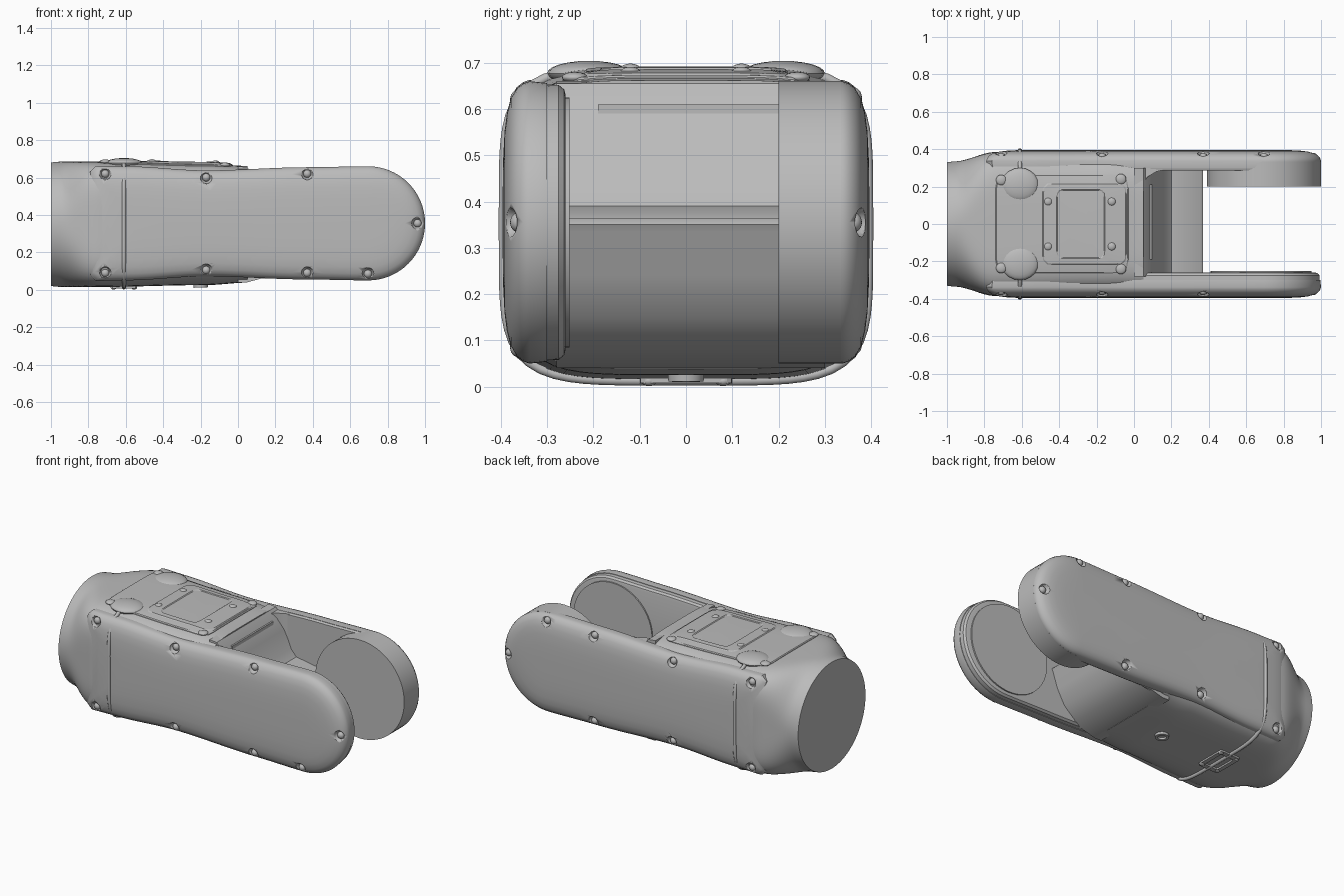
import bpy, bmesh, math
from mathutils import Vector

cube = bpy.data.objects.get("Cube")
if cube:
    bpy.data.objects.remove(cube)

mat = bpy.data.materials.new("matte grey")
mat.use_nodes = True
GREY = (0.5, 0.5, 0.5, 1)
mat.diffuse_color = GREY
mat.node_tree.nodes["Principled BSDF"].inputs["Base Color"].default_value = GREY

ZC = 0.35    # axis of the body
AX = 0.355   # axis of the covers and fork
PIVOT, R = 0.695, 0.305


def finish(name, bm, angle=35):
    bmesh.ops.recalc_face_normals(bm, faces=bm.faces)
    me = bpy.data.meshes.new(name)
    bm.to_mesh(me)
    bm.free()
    ob = bpy.data.objects.new(name, me)
    bpy.context.collection.objects.link(ob)
    me.materials.append(mat)
    bpy.ops.object.select_all(action='DESELECT')
    ob.select_set(True)
    bpy.context.view_layer.objects.active = ob
    bpy.ops.object.shade_smooth_by_angle(angle=math.radians(angle))
    return ob


def loft(name, rings, angle=35):
    """Skin a stack of closed rings and cap both ends."""
    bm = bmesh.new()
    vs = [[bm.verts.new(p) for p in ring] for ring in rings]
    n = len(vs[0])
    for a, b in zip(vs, vs[1:]):
        for i in range(n):
            j = (i + 1) % n
            bm.faces.new((a[i], a[j], b[j], b[i]))
    bm.faces.new(vs[0])
    bm.faces.new(vs[-1])
    return finish(name, bm, angle)


def squircle(n, count=64):
    pts = []
    for i in range(count):
        t = math.tau * (i + 0.5) / count
        c, s = math.cos(t), math.sin(t)
        r = (abs(c) ** n + abs(s) ** n) ** (-1 / n)
        pts.append((c * r, s * r))
    return pts


def lerp_table(table, x):
    for p, q in zip(table, table[1:]):
        if x <= q[0]:
            t = max(0, (x - p[0]) / (q[0] - p[0]))
            t = t * t * (3 - 2 * t)
            return [a + (b - a) * t for a, b in zip(p[1:], q[1:])]
    return table[-1][1:]


# Main body: round socket blending into a rounded box (x, half width, half height, squareness)
SECTIONS = [(-1, .33, .33, 2), (-.96, .335, .335, 2.05), (-.74, .385, .335, 5),
            (-.17, .372, .325, 5), (.05, .37, .312, 5)]
rings = []
for k in range(43):
    x = -1 + k * 0.025
    a, b, n = lerp_table(SECTIONS, x)
    rings.append([(x, a * u, ZC + b * v) for u, v in squircle(n, 96)])
loft("main_body", rings)


def skin_z(x, y, side):
    a, b, n = lerp_table(SECTIONS, x)
    return ZC + side * b * max(0, 1 - abs(y / a) ** n) ** (1 / n)


def plate(name, steps, side=1, n=12):
    """Plate hugging the body: steps of centre x, half x, half y, height."""
    rings = []
    for cx, hx, hy, h in steps:
        pts = [(cx + hx * u, hy * v) for u, v in squircle(n)]
        rings.append([(x, y, skin_z(x, y, side) + side * h) for x, y in pts])
    return loft(name, rings, 25)


def ball(name, loc, scale):
    bm = bmesh.new()
    bmesh.ops.create_uvsphere(bm, u_segments=20, v_segments=12, radius=1)
    for v in bm.verts:
        v.co = Vector([c * s + l for c, s, l in zip(v.co, scale, loc)])
    return finish(name, bm)


def cylinder_y(name, x, z, r, y0, y1):
    ring = [(x + r * math.cos(math.tau * i / 64), z + r * math.sin(math.tau * i / 64))
            for i in range(64)]
    return loft(name, [[(px, y, pz) for px, pz in ring] for y in (y0, y1)])


# Side outline: waisted bar ending in a half circle
HALF = [(-.79, .308), (-.6, .305), (-.17, .283), (.37, .3), (PIVOT, R)]


def outline(x0, d):
    top = [(x0 + d, lerp_table(HALF, x0)[0] - d - .03)]
    for i in range(24):
        x = x0 + d + .03 + (PIVOT - x0 - d - .03) * i / 24
        top.append((x, lerp_table(HALF, x)[0] - d))
    for i in range(20):
        t = math.pi / 2 * (1 - i / 20)
        top.append((PIVOT + (R - d) * math.cos(t), (R - d) * math.sin(t)))
    tip = [(PIVOT + R - d, 0)]
    return top + tip + [(x, -z) for x, z in reversed(top)]


def slab(name, x0, steps, side):
    return loft(name, [[(x, side * y, AX + z) for x, z in outline(x0, d)] for y, d in steps])


COVER = [(.3, .004), (.338, 0), (.352, .005), (.366, .016), (.378, .036), (.387, .07),
         (.392, .11), (.395, .17), (.396, .24)]
SCREWS = [(-.71, .265), (-.17, .245), (.37, .265), (.96, 0), (PIVOT, -.27),
          (.37, -.265), (-.17, -.25), (-.71, -.265)]

# Side covers with screw pockets; the far one is the near one turned about the long axis
for side, label in ((-1, "front"), (1, "back")):
    cover = slab(label + "_cover", -.79, COVER, side)
    for x, z in SCREWS:
        zz = AX - side * z
        pocket = ball("pocket_cutter", (x, side * .39, zz), (.033, .04, .033))
        mod = cover.modifiers.new("pocket", 'BOOLEAN')
        mod.operation, mod.solver, mod.object = 'DIFFERENCE', 'EXACT', pocket
        bpy.context.view_layer.objects.active = cover
        bpy.ops.object.modifier_apply(modifier=mod.name)
        bpy.data.objects.remove(pocket)
        ball(label + "_cover_screw", (x, side * .362, zz), (.021, .018, .021))

# Fork arms behind the covers, with their bearing faces
slab("front_arm", 0, [(.26, .03), (.263, .018), (.275, .008), (.33, .006)], -1)
slab("back_arm", 0, [(.285, .012), (.295, .006), (.335, .006)], 1)
cylinder_y("front_bearing_face", PIVOT - .015, AX, .27, -.3, -.252)
cylinder_y("back_bearing_boss", PIVOT, AX, R, .2, .335)

# Wedge-shaped web between the arms
WEB = [(0, .66), (.05, .655), (.085, .61), (.12, .54), (.165, .43), (.2, .39), (.355, .364),
       (.37, .35), (.362, .335), (.33, .24), (.28, .15), (.2, .08), (.05, .04), (0, .04)]
loft("fork_web", [[(x, y, z) for x, z in WEB] for y in (-.28, .3)])

# Concave corners where the web meets the back arm and boss
loft("web_fillet", [[(x, y, z) for x, y in ((.04, .3), (.04, .2), (.07, .25), (.12, .28), (.2, .3))]
                    for z in (.06, .64)])

# Narrow ledge across the web
bm = bmesh.new()
bmesh.ops.create_cube(bm, size=1)
for v in bm.verts:
    v.co = (.085 + v.co.x * .02, .01 + v.co.y * .4, .6 + v.co.z * .02)
finish("web_ledge", bm)

# Top hatch with raised frame and sunken window
plate("top_hatch", [(-.385, .355, .265, -.01), (-.385, .355, .265, .003), (-.385, .35, .26, .007),
                    (-.33, .28, .24, .007), (-.265, .225, .22, .007), (-.265, .22, .215, .011),
                    (-.285, .13, .185, .011), (-.285, .125, .18, .007), (-.285, .06, .09, .007)])
for y in (-1, 1):
    for x, yy in ((-.71, .235), (-.07, .24), (-.46, .12), (-.12, .12)):
        r = .028 if yy > .2 else .022
        ball("hatch_screw", (x, y * yy, skin_z(x, y * yy, 1) + .006), (r, r, .012))
    # Soft swelling where the strap enters the hatch
    ball("strap_swelling", (-.61, y * .21, .677), (.1, .09, .027))

# Strap running round the sides and underneath
curve = bpy.data.curves.new("strap", 'CURVE')
curve.dimensions = '3D'
curve.bevel_depth = .011
curve.bevel_resolution = 3
path = []
for i in range(81):
    t = math.radians(58) - math.radians(296) * i / 80
    c, s = math.cos(t), math.sin(t)
    r = (abs(c) ** 5 + abs(s) ** 5) ** -.2
    path.append((-.61, .394 * c * r, ZC + .337 * s * r))
spline = curve.splines.new('POLY')
spline.points.add(len(path) - 1)
for point, co in zip(spline.points, path):
    point.co = (*co, 1)
strap = bpy.data.objects.new("strap", curve)
bpy.context.collection.objects.link(strap)
curve.materials.append(mat)

# Underside buckle and drain boss
plate("strap_buckle", [(-.61, .07, .1, -.01), (-.61, .07, .1, .01), (-.61, .045, .07, .01),
                       (-.61, .042, .067, .002)], -1)
for x in (-.665, -.555):
    for y in (-.08, .08):
        ball("buckle_screw", (x, y, .012), (.016, .016, .011))
plate("drain_boss", [(-.2, .04, .04, -.01), (-.2, .038, .038, .014), (-.2, .024, .024, .014),
                     (-.2, .022, .022, .002)], -1, 2)
